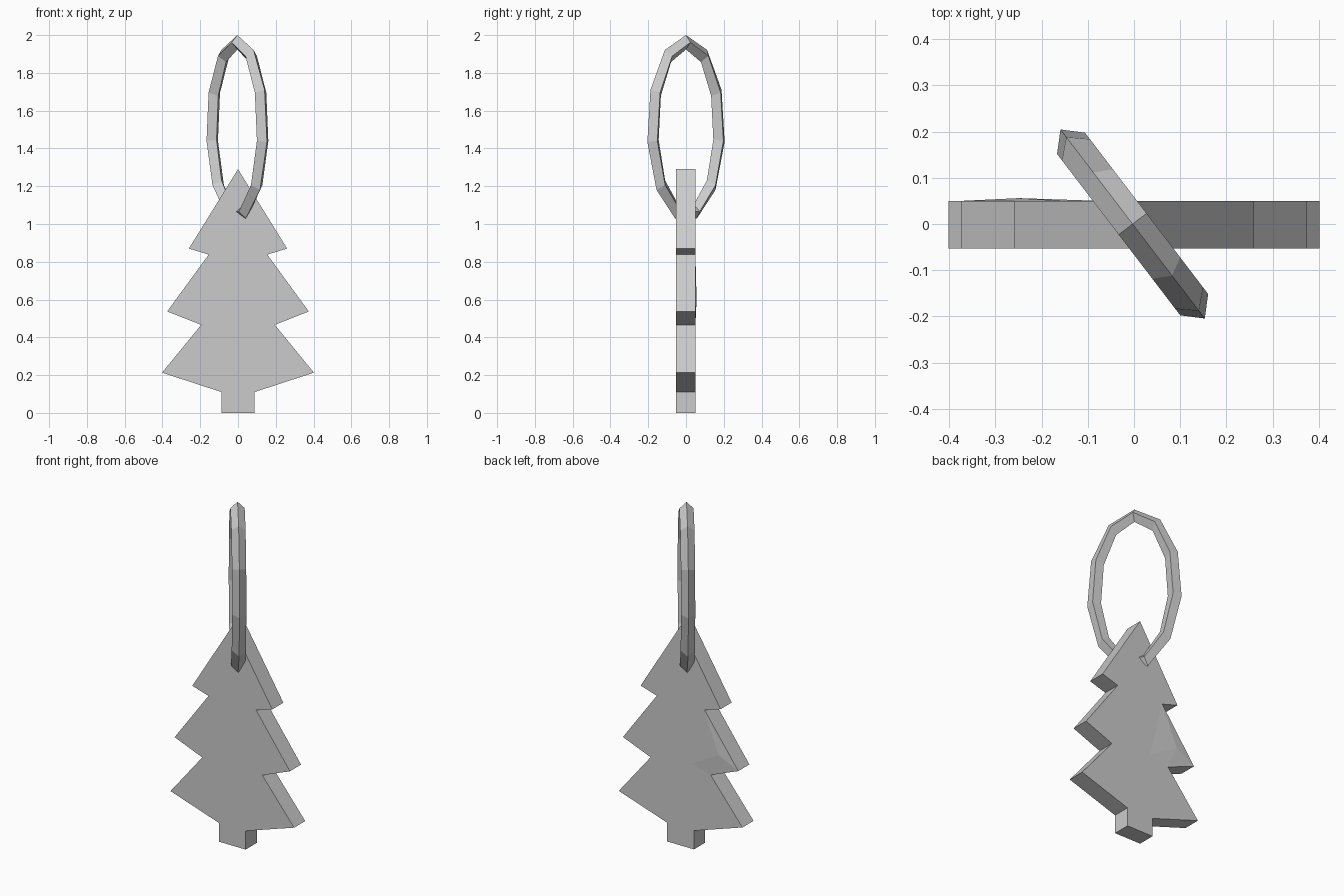
import bpy
import bmesh
from math import sin, cos, pi
from mathutils import Vector

cube = bpy.data.objects.get("Cube")
if cube:
    bpy.data.objects.remove(cube, do_unlink=True)

grey = bpy.data.materials.new("light_grey")
grey.use_nodes = True
colour = (0.6, 0.6, 0.6, 1)
grey.diffuse_color = colour
grey.node_tree.nodes["Principled BSDF"].inputs["Base Color"].default_value = colour


def finish(bm, name):
    bmesh.ops.recalc_face_normals(bm, faces=bm.faces)
    mesh = bpy.data.meshes.new(name)
    bm.to_mesh(mesh)
    bm.free()
    mesh.materials.append(grey)
    obj = bpy.data.objects.new(name, mesh)
    bpy.context.collection.objects.link(obj)
    return obj


# Flat tree: half outline mirrored, then extruded through its thickness
FRONT, BACK = -0.053, 0.05
half = [(0.26, 0.87), (0.155, 0.838), (0.375, 0.537), (0.195, 0.466),
        (0.402, 0.213), (0.087, 0.11), (0.087, 0)]
outline = [(0, 1.29)] + half + [(-x, z) for x, z in reversed(half)]
bm = bmesh.new()
face = bm.faces.new([bm.verts.new((x, FRONT, z)) for x, z in outline])
result = bmesh.ops.extrude_face_region(bm, geom=[face])
moved = [v for v in result["geom"] if isinstance(v, bmesh.types.BMVert)]
bmesh.ops.translate(bm, verts=moved, vec=(0, BACK - FRONT, 0))
finish(bm, "tree")

# Shallow swelling on the back of the middle right bough
bm = bmesh.new()
rim = [bm.verts.new((x, BACK, z)) for x, z in
       [(-0.155, 0.838), (-0.375, 0.537), (-0.195, 0.466), (-0.07, 0.5)]]
peak = bm.verts.new((-0.25, BACK + 0.006, 0.6))
for i, v in enumerate(rim):
    bm.faces.new((v, rim[(i + 1) % len(rim)], peak))
bm.faces.new(rim)
finish(bm, "bough_swelling")

# Hanging loop: oval ring with a diamond section, turned across the tree
SEGMENTS, WIDE, TALL, THICK = 11, 0.222, 0.457, 0.038
along = Vector((0.607, -0.795, 0))
across = Vector((0.795, 0.607, 0))
centre = Vector((-0.003, 0, 1.505))
bm = bmesh.new()
rings = []
for i in range(SEGMENTS):
    a = 2 * pi * i / SEGMENTS
    radial = along * sin(a) + Vector((0, 0, cos(a)))
    middle = centre + along * WIDE * sin(a) + Vector((0, 0, TALL * cos(a)))
    rings.append([bm.verts.new(middle + offset * THICK)
                  for offset in (radial, across, -radial, -across)])
for i, ring in enumerate(rings):
    after = rings[(i + 1) % SEGMENTS]
    for j in range(4):
        k = (j + 1) % 4
        bm.faces.new((ring[j], ring[k], after[k], after[j]))
finish(bm, "hanging_loop")
